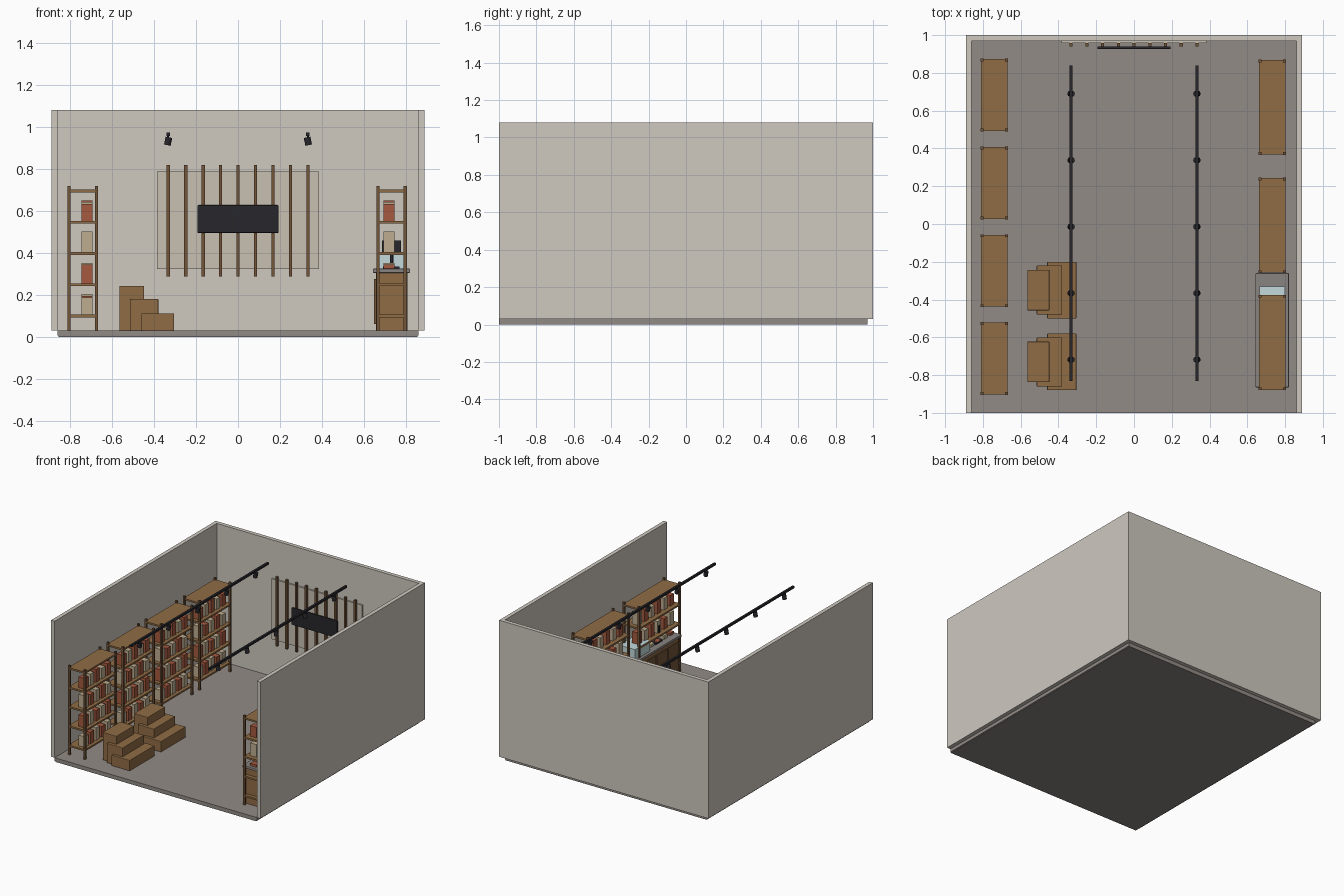
import bpy, math, random
from mathutils import Matrix

if "Cube" in bpy.data.objects:
    bpy.data.objects.remove(bpy.data.objects["Cube"])

random.seed(4)


def material(name, rgb):
    m = bpy.data.materials.new(name)
    m.diffuse_color = (*rgb, 1)
    m.use_nodes = True
    m.node_tree.nodes["Principled BSDF"].inputs["Base Color"].default_value = m.diffuse_color
    return m


PLASTER = material("plaster", (0.62, 0.58, 0.52))
CONCRETE = material("concrete", (0.29, 0.26, 0.24))
WOOD = material("wood", (0.28, 0.15, 0.06))
DARK_WOOD = material("dark_wood", (0.17, 0.09, 0.04))
BLACK = material("black_metal", (0.02, 0.02, 0.025))
RED = material("red_pack", (0.38, 0.10, 0.05))
TAN = material("tan_pack", (0.52, 0.42, 0.28))
GLASS = material("glass", (0.55, 0.70, 0.72))
STONE = material("stone", (0.25, 0.23, 0.22))
PANEL = material("panel", (0.58, 0.53, 0.45))


def box(name, x, y, z, mat, bevel=0):
    """Box from (min, max) ranges on each axis."""
    bpy.ops.mesh.primitive_cube_add(size=1)
    o = bpy.context.object
    o.name = name
    o.data.transform(Matrix.Diagonal((x[1] - x[0], y[1] - y[0], z[1] - z[0], 1)))
    o.location = [(r[0] + r[1]) / 2 for r in (x, y, z)]
    o.data.materials.append(mat)
    if bevel:
        b = o.modifiers.new("bevel", "BEVEL")
        b.width = bevel
        b.segments = 2
    return o


def cylinder(name, loc, r, h, mat, rot=(0, 0, 0), sides=16):
    bpy.ops.mesh.primitive_cylinder_add(vertices=sides, radius=r, depth=h, location=loc, rotation=rot)
    o = bpy.context.object
    o.name = name
    o.data.materials.append(mat)
    bpy.ops.object.shade_smooth_by_angle()
    return o


# Room shell, open at the front and top
box("floor", (-0.86, 0.86), (-1, 0.97), (0.005, 0.03), CONCRETE)
box("floor_base", (-0.855, 0.855), (-1, 0.97), (0, 0.005), STONE)
for s in (-1, 1):
    box("side_wall", sorted((s * 0.86, s * 0.89)), (-1, 0.97), (0.03, 1.08), PLASTER)
box("back_wall", (-0.89, 0.89), (0.97, 1.0), (0.03, 1.08), PLASTER)


# Shelf units with rows of packs
def shelf_unit(xc, y0, y1, packs):
    x0, x1 = xc - 0.0725, xc + 0.0725
    for x in (x0, x1 - 0.015):
        for y in (y0, y1 - 0.015):
            box("shelf_post", (x, x + 0.015), (y, y + 0.015), (0.03, 0.718), DARK_WOOD)
    for level in range(5):
        z = 0.092 + level * 0.149
        box("shelf_board", (x0 + 0.002, x1 - 0.002), (y0 + 0.002, y1 - 0.002), (z, z + 0.013), WOOD)
        if level == 4:
            continue
        step = (y1 - y0 - 0.04) / packs
        px = xc + (0.02 if xc < 0 else -0.012)
        for i in range(packs):
            yc = y0 + 0.02 + step * (i + 0.5)
            h = 0.082 + 0.008 * ((i + level) % 3)
            mat = TAN if (i + level) % 2 == 0 else RED
            box("shelf_pack", (px - 0.026, px + 0.026), (yc - 0.022, yc + 0.022),
                (z + 0.013, z + 0.013 + h), mat)


for y in (-0.905, -0.44, 0.025, 0.49):
    shelf_unit(-0.74, y, y + 0.385, 5)
for y in (-0.88, -0.26, 0.365):
    shelf_unit(0.732, y, y + 0.505, 6)

# Stepped display plinths
for yc in (-0.35, -0.73):
    for x0, x1, half, top in ((-0.565, -0.448, 0.107, 0.243),
                              (-0.515, -0.38, 0.13, 0.18),
                              (-0.46, -0.305, 0.15, 0.112)):
        box("display_step", (x0, x1), (yc - half, yc + half), (0.03, top), WOOD, 0.003)

# Service counter with front panels
box("counter_body", (0.657, 0.808), (-0.85, -0.275), (0.03, 0.305), WOOD)
box("counter_top", (0.643, 0.82), (-0.865, -0.26), (0.305, 0.325), STONE, 0.004)
for i in range(4):
    y = -0.84 + i * 0.14
    box("counter_panel", (0.648, 0.657), (y, y + 0.13), (0.06, 0.275), DARK_WOOD)

# Glass case and till on the counter
box("glass_case", (0.665, 0.80), (-0.51, -0.33), (0.325, 0.405), GLASS)
box("till_base", (0.69, 0.77), (-0.70, -0.62), (0.325, 0.335), BLACK)
cylinder("till_stem", (0.732, -0.66, 0.37), 0.008, 0.075, BLACK)
box("till_screen", (0.687, 0.777), (-0.668, -0.652), (0.4, 0.458), BLACK)

# Slatted feature panel and blank sign board
box("feature_panel", (-0.385, 0.385), (0.958, 0.972), (0.322, 0.787), PANEL)
for i in range(9):
    x = -0.333 + i * 0.0833
    box("feature_slat", (x - 0.008, x + 0.008), (0.94, 0.958), (0.287, 0.818), DARK_WOOD)
box("sign_board", (-0.194, 0.194), (0.926, 0.94), (0.495, 0.627), BLACK, 0.005)

# Ceiling light tracks with tilted spots
for s in (-1, 1):
    x = s * 0.333
    box("light_track", (x - 0.008, x + 0.008), (-0.83, 0.84), (0.957, 0.973), BLACK)
    for i in range(5):
        y = 0.69 - i * 0.352
        cylinder("spot_stem", (x, y, 0.95), 0.005, 0.025, BLACK, sides=8)
        cylinder("spot_head", (x, y, 0.932), 0.016, 0.038, BLACK, (0, -s * math.radians(12), 0))
